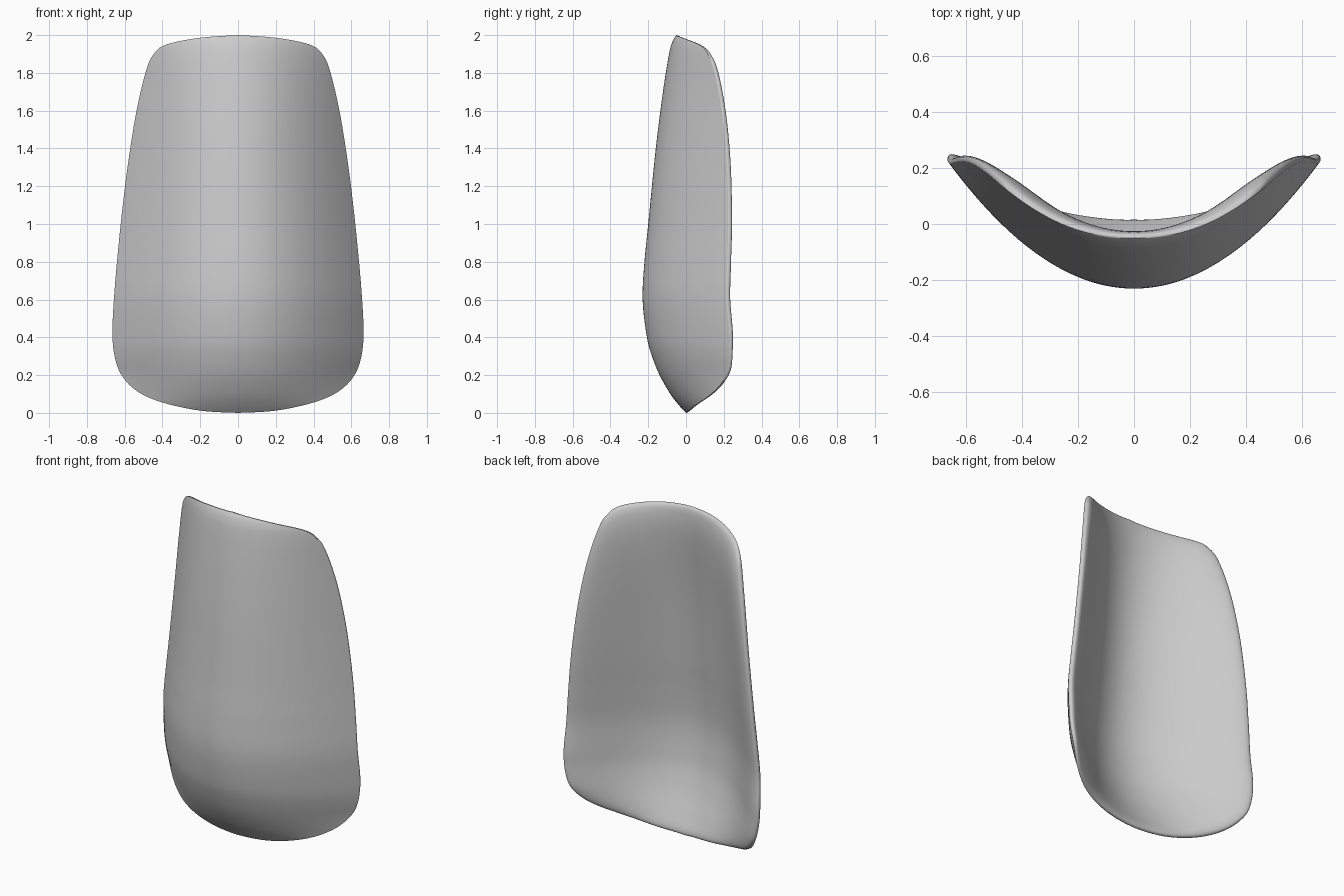
import bpy, bmesh, math

cube = bpy.data.objects.get("Cube")
if cube:
    bpy.data.objects.remove(cube)


def spline(points, steps):
    """Smooth curve through a list of points."""
    pts = [points[0]] + points + [points[-1]]
    out = []
    for a, b, c, d in zip(pts, pts[1:], pts[2:], pts[3:]):
        for i in range(steps):
            t = i / steps
            out.append(tuple(
                0.5 * (2 * q + (r - p) * t + (2 * p - 5 * q + 4 * r - s) * t * t
                       + (3 * q - p - 3 * r + s) * t ** 3)
                for p, q, r, s in zip(a, b, c, d)))
    return out + [points[-1]]


# Half outline of the shell (x, z), bottom centre to top centre
outline = spline([(0, 0), (.2, .012), (.4, .055), (.53, .112), (.61, .19), (.65, .285),
                  (.665, .42), (.655, .63), (.635, .86), (.61, 1.1), (.578, 1.35),
                  (.537, 1.6), (.49, 1.8), (.45, 1.895), (.38, 1.95), (.2, 1.986), (0, 2)], 6)
loop = outline + [(-x, z) for x, z in outline[-2:0:-1]]

# Height, depth of the centre line, and sideways curvature
spine = spline([(0, 0, .68), (.04, -.037, .72), (.1, -.083, .83), (.2, -.14, .93),
                (.3, -.18, .96), (.4, -.207, .99), (.6, -.23, 1.03), (.8, -.22, 1.07),
                (1, -.2, 1.1), (1.4, -.16, 1.14), (1.7, -.122, 1.11), (1.9, -.09, 1.03),
                (1.97, -.07, 1), (2, -.05, 1)], 12)


def front_depth(x, z):
    for a, b in zip(spine, spine[1:]):
        if z <= b[0]:
            t = max(0, (z - a[0]) / (b[0] - a[0]))
            return a[1] + (b[1] - a[1]) * t + (a[2] + (b[2] - a[2]) * t) * x * x
    return spine[-1][1] + spine[-1][2] * x * x


def thickness(x, s):
    # Fullest on the flanks, rounded off to nothing at the rim
    flank = 0.3 * x * x * (1 - s * s)
    return (0.08 + flank) * math.sqrt(max(0, 1 - s ** 10))


# Concentric rings, closer together towards the rim
RINGS = 30
MID = 1.0
bm = bmesh.new()


def ring(s, back):
    verts = []
    for ox, oz in loop:
        x, z = ox * s, MID + (oz - MID) * s
        y = front_depth(x, z) + (thickness(x, s) if back else 0)
        verts.append(bm.verts.new((x, y, z)))
    return verts


rim = ring(1, False)
for back in (False, True):
    outer = rim
    for i in range(1, RINGS):
        inner = ring(1 - (i / RINGS) ** 1.9, back)
        for j in range(len(loop)):
            k = (j + 1) % len(loop)
            bm.faces.new((outer[j], outer[k], inner[k], inner[j]))
        outer = inner
    centre = bm.verts.new((0, front_depth(0, MID) + (thickness(0, 0) if back else 0), MID))
    for j in range(len(loop)):
        bm.faces.new((outer[j], outer[(j + 1) % len(loop)], centre))
bmesh.ops.recalc_face_normals(bm, faces=bm.faces)

mesh = bpy.data.meshes.new("curved_shell")
bm.to_mesh(mesh)
bm.free()
shell = bpy.data.objects.new("curved_shell", mesh)
bpy.context.collection.objects.link(shell)

# Plain grey finish
grey = bpy.data.materials.new("plain grey")
grey.use_nodes = True
colour = (0.6, 0.6, 0.6, 1)
grey.diffuse_color = colour
grey.node_tree.nodes["Principled BSDF"].inputs["Base Color"].default_value = colour
mesh.materials.append(grey)

bpy.ops.object.select_all(action='DESELECT')
shell.select_set(True)
bpy.context.view_layer.objects.active = shell
bpy.ops.object.shade_smooth_by_angle(angle=math.radians(60))
